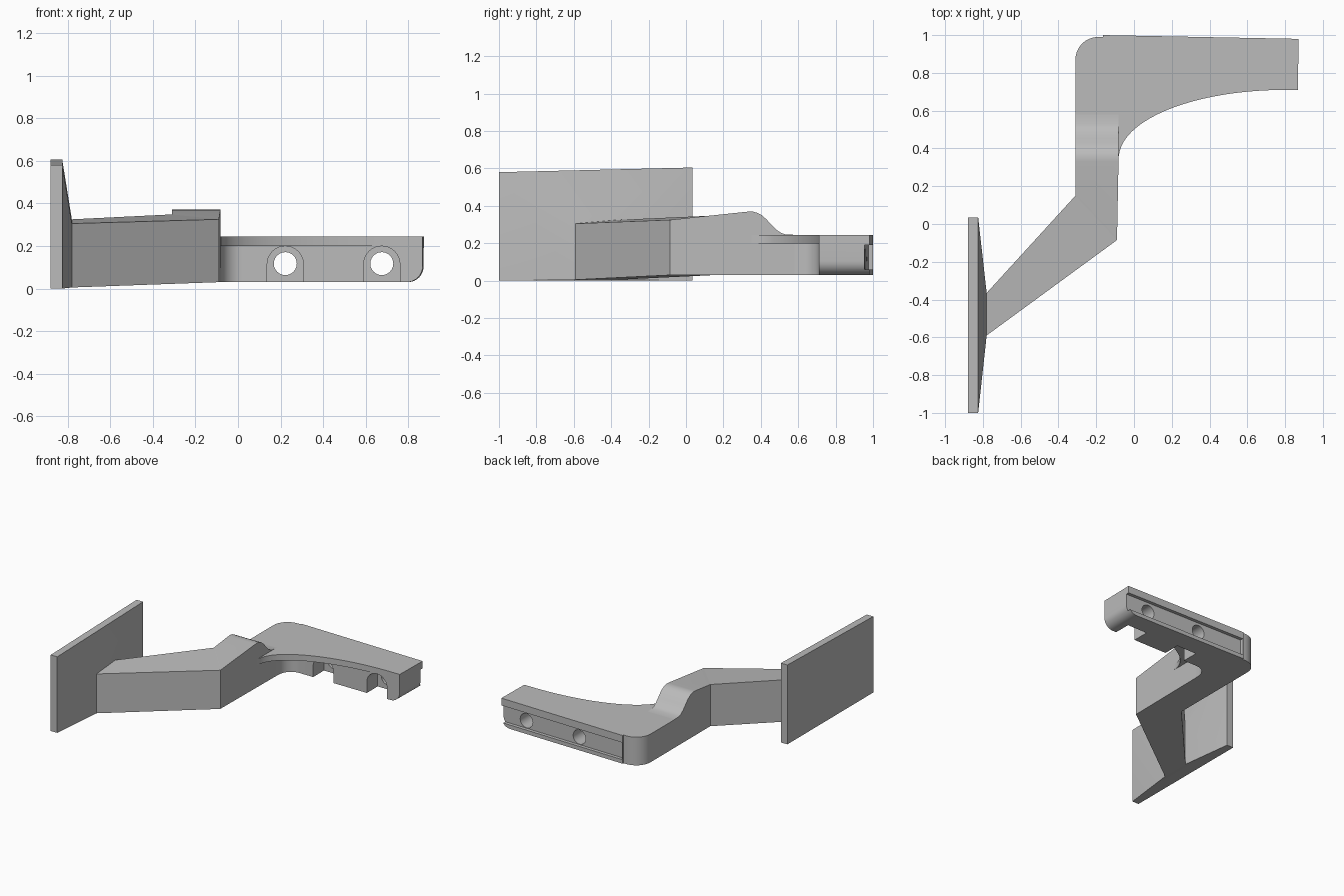
import bpy, bmesh, math

cube = bpy.data.objects.get("Cube")
if cube:
    bpy.data.objects.remove(cube, do_unlink=True)

grey = bpy.data.materials.new("plain grey")
grey.use_nodes = True
colour = (0.5, 0.5, 0.5, 1)
grey.diffuse_color = colour
grey.node_tree.nodes["Principled BSDF"].inputs["Base Color"].default_value = colour


def loft(name, rings):
    """Skin a closed solid through rings that have equal point counts."""
    bm = bmesh.new()
    loops = [[bm.verts.new(p) for p in ring] for ring in rings]
    for a, b in zip(loops, loops[1:]):
        for i in range(len(a)):
            j = (i + 1) % len(a)
            bm.faces.new((a[i], a[j], b[j], b[i]))
    bm.faces.new(loops[0])
    bm.faces.new(loops[-1])
    bmesh.ops.recalc_face_normals(bm, faces=bm.faces)
    mesh = bpy.data.meshes.new(name)
    bm.to_mesh(mesh)
    bm.free()
    mesh.materials.append(grey)
    obj = bpy.data.objects.new(name, mesh)
    bpy.context.collection.objects.link(obj)
    return obj


def slab(name, outline, low, high):
    return loft(name, [[(x, y, z) for x, y in outline] for z in (low, high)])


def along_y(name, section, start, end):
    return loft(name, [[(x, y, z) for x, z in section] for y in (start, end)])


def arc(cx, cy, rx, ry, start, end, steps):
    angles = [math.radians(start + (end - start) * i / steps) for i in range(steps + 1)]
    return [(cx + rx * math.cos(a), cy + ry * math.sin(a)) for a in angles]


def activate(obj):
    bpy.ops.object.select_all(action='DESELECT')
    obj.select_set(True)
    bpy.context.view_layer.objects.active = obj


def cut(obj, cutter):
    cutter.hide_render = True
    activate(obj)
    mod = obj.modifiers.new("cut", 'BOOLEAN')
    mod.operation = 'DIFFERENCE'
    mod.solver = 'EXACT'
    mod.object = cutter
    bpy.ops.object.modifier_apply(modifier=mod.name)
    bpy.data.objects.remove(cutter, do_unlink=True)


def ring(front, back, bottom, front_top, back_top):
    return [(*front, bottom), (*back, bottom), (*back, back_top), (*front, front_top)]


# Mounting plate with its tapered face, then the diagonal arm up to the mitre
plate_back = ring((-0.88, -1), (-0.88, 0.035), 0, 0.58, 0.605)
plate_face = ring((-0.825, -1), (-0.825, 0.035), 0, 0.58, 0.605)
neck = ring((-0.78, -0.59), (-0.78, -0.365), 0.005, 0.305, 0.325)
mitre = ring((-0.09, -0.085), (-0.31, 0.15), 0.03, 0.325, 0.348)
parts = [loft("mounting_plate", [plate_back, plate_face, neck]),
         loft("diagonal_arm", [neck, mitre])]

# Straight arm with the hump that drops to the handle
join_y = 0.58
hump = [(0.33, 0.369), (0.355, 0.37), (0.38, 0.363), (0.405, 0.35), (0.43, 0.328),
        (0.455, 0.3), (0.48, 0.275), (0.505, 0.257), (0.53, 0.248), (join_y, 0.245)]


def side(x, y, top):
    return [(x, y, 0.03), (x, y, top)] + [(x, *p) for p in hump] + [(x, join_y, 0.03)]


parts.append(loft("straight_arm", [side(-0.31, 0.15, 0.348), side(-0.082, -0.085, 0.325)]))
for v in parts[-1].data.vertices:
    if v.co.y < -0.08:
        v.co.x = -0.09

# Handle: shared back outline, a curved top and a recessed web beneath
rear = ([(-0.31, join_y)] + arc(-0.19, 0.87, 0.12, 0.12, 180, 90, 10)
        + [(-0.165, 0.99), (-0.165, 1.0), (0.872, 0.98), (0.867, 0.71)])
top_outline = rear + arc(0.8, 0.35, 0.88, 0.36, 90, 180, 28) + [(-0.095, join_y)]
parts.append(slab("handle_top", top_outline, 0.2, 0.245))

web_outline = rear + arc(0.02, 0.61, 0.1, 0.1, 90, 180, 10) + [(-0.082, join_y)]
web = slab("handle_web", web_outline, 0.03, 0.2)

# Rounded lower corner at the free end
bm = bmesh.new()
bm.from_mesh(web.data)
edges = [e for e in bm.edges if all(v.co.x > 0.8 and v.co.z < 0.05 for v in e.verts)]
bmesh.ops.bevel(bm, geom=edges, offset=0.075, segments=8, profile=0.5, affect='EDGES')
bm.to_mesh(web.data)
bm.free()

# Groove along the back
groove = [(-0.16, 0.975), (0.95, 0.953), (0.95, 1.1), (-0.16, 1.1)]
cut(web, slab("groove_cutter", groove, 0.06, 0.19))

# Arched pockets and screw holes
for x in (0.222, 0.675):
    arch = arc(x, 0.114, 0.085, 0.085, 0, 180, 20)
    arch += [(x - 0.085, -0.1), (x + 0.085, -0.1)]
    cut(web, along_y("pocket_cutter", arch, 0.6, 0.84))
    hole = arc(x, 0.117, 0.054, 0.054, 0, 345, 23)
    cut(web, along_y("hole_cutter", hole, 0.7, 1.1))
parts.append(web)

for obj in parts:
    activate(obj)
    bpy.ops.object.shade_smooth_by_angle(angle=math.radians(30))
